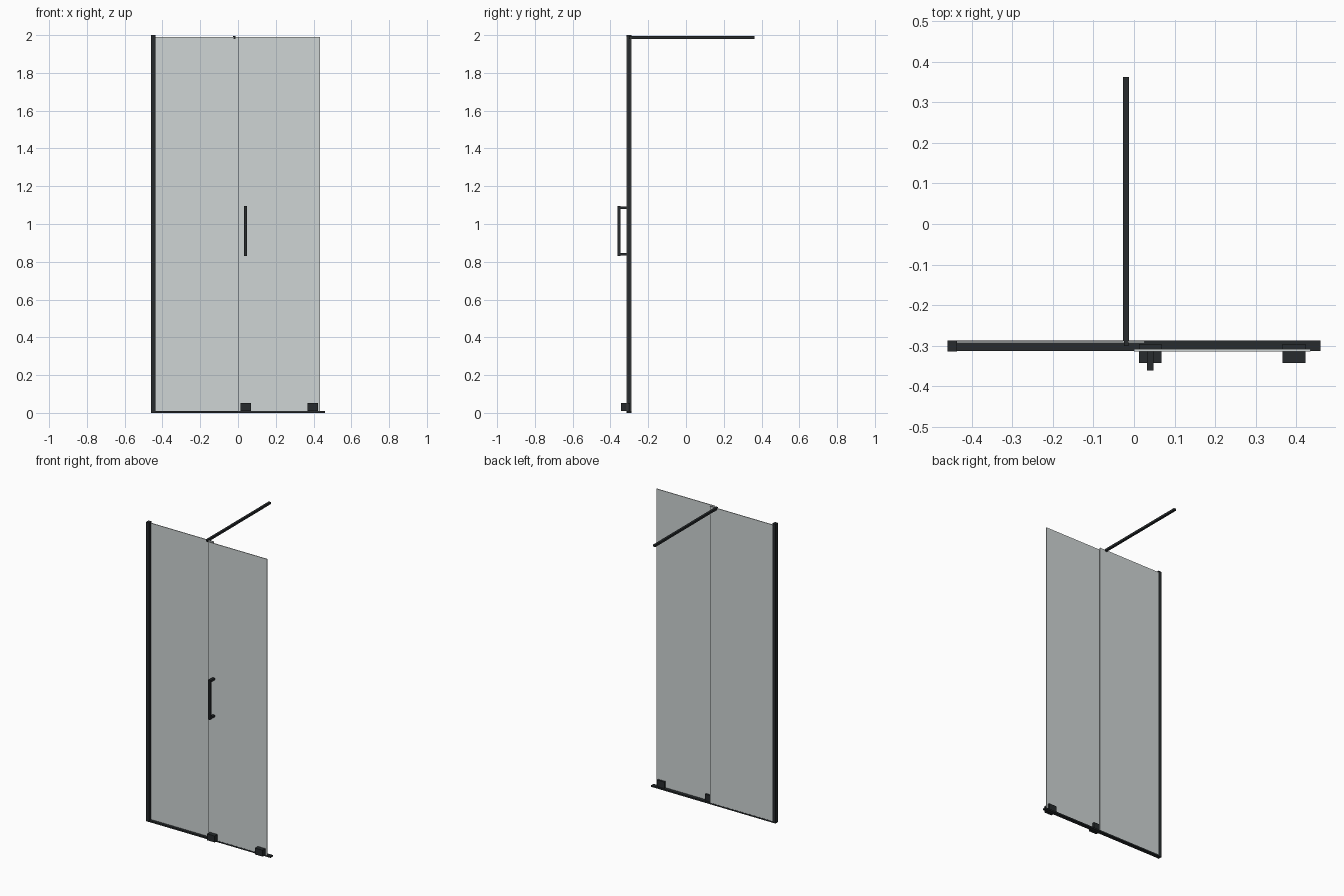
import bpy, bmesh

if "Cube" in bpy.data.objects:
    bpy.data.objects.remove(bpy.data.objects["Cube"])


def material(name, rgb):
    m = bpy.data.materials.new(name)
    m.diffuse_color = (*rgb, 1)
    m.use_nodes = True
    m.node_tree.nodes["Principled BSDF"].inputs["Base Color"].default_value = m.diffuse_color
    return m


BLACK = material("matte_black", (0.02, 0.024, 0.026))
GLASS = material("pale_glass", (0.62, 0.66, 0.66))


def boxes(name, mat, *extents):
    """One object made of boxes given as (x0, x1, y0, y1, z0, z1)."""
    bm = bmesh.new()
    for x0, x1, y0, y1, z0, z1 in extents:
        vs = bmesh.ops.create_cube(bm, size=1)["verts"]
        bmesh.ops.scale(bm, vec=(x1 - x0, y1 - y0, z1 - z0), verts=vs)
        bmesh.ops.translate(bm, vec=((x0 + x1) / 2, (y0 + y1) / 2, (z0 + z1) / 2), verts=vs)
    me = bpy.data.meshes.new(name)
    bm.to_mesh(me)
    bm.free()
    me.materials.append(mat)
    ob = bpy.data.objects.new(name, me)
    bpy.context.collection.objects.link(ob)
    return ob


# Wall channel and floor rail
boxes("wall_profile", BLACK, (-0.46, -0.437, -0.314, -0.288, 0, 2))
boxes("floor_rail", BLACK, (-0.437, 0.46, -0.313, -0.288, 0, 0.01))

# Fixed pane behind, sliding pane in front, overlapping slightly
boxes("fixed_glass", GLASS, (-0.44, 0.026, -0.294, -0.289, 0.008, 1.99))
boxes("sliding_glass", GLASS, (0, 0.435, -0.314, -0.309, 0.011, 1.99))

# Guide blocks gripping the sliding pane on both sides
for name, x in (("inner_guide", 0.04), ("outer_guide", 0.395)):
    boxes(name, BLACK,
          (x - 0.028, x + 0.028, -0.343, -0.314, 0.01, 0.053),
          (x - 0.028, x + 0.028, -0.309, -0.296, 0.01, 0.053))

# Pull handle: upright grip with two stand-offs
boxes("handle", BLACK,
      (0.032, 0.048, -0.362, -0.347, 0.83, 1.095),
      (0.032, 0.048, -0.347, -0.314, 0.832, 0.846),
      (0.032, 0.048, -0.347, -0.314, 1.079, 1.093))

# Stabiliser bar to the back wall, with its clip over the fixed pane
boxes("support_bar", BLACK, (-0.027, -0.012, -0.289, 0.363, 1.98, 1.994))
boxes("support_clip", BLACK,
      (-0.025, -0.014, -0.301, -0.294, 1.98, 1.994),
      (-0.025, -0.014, -0.294, -0.289, 1.99, 1.994))
